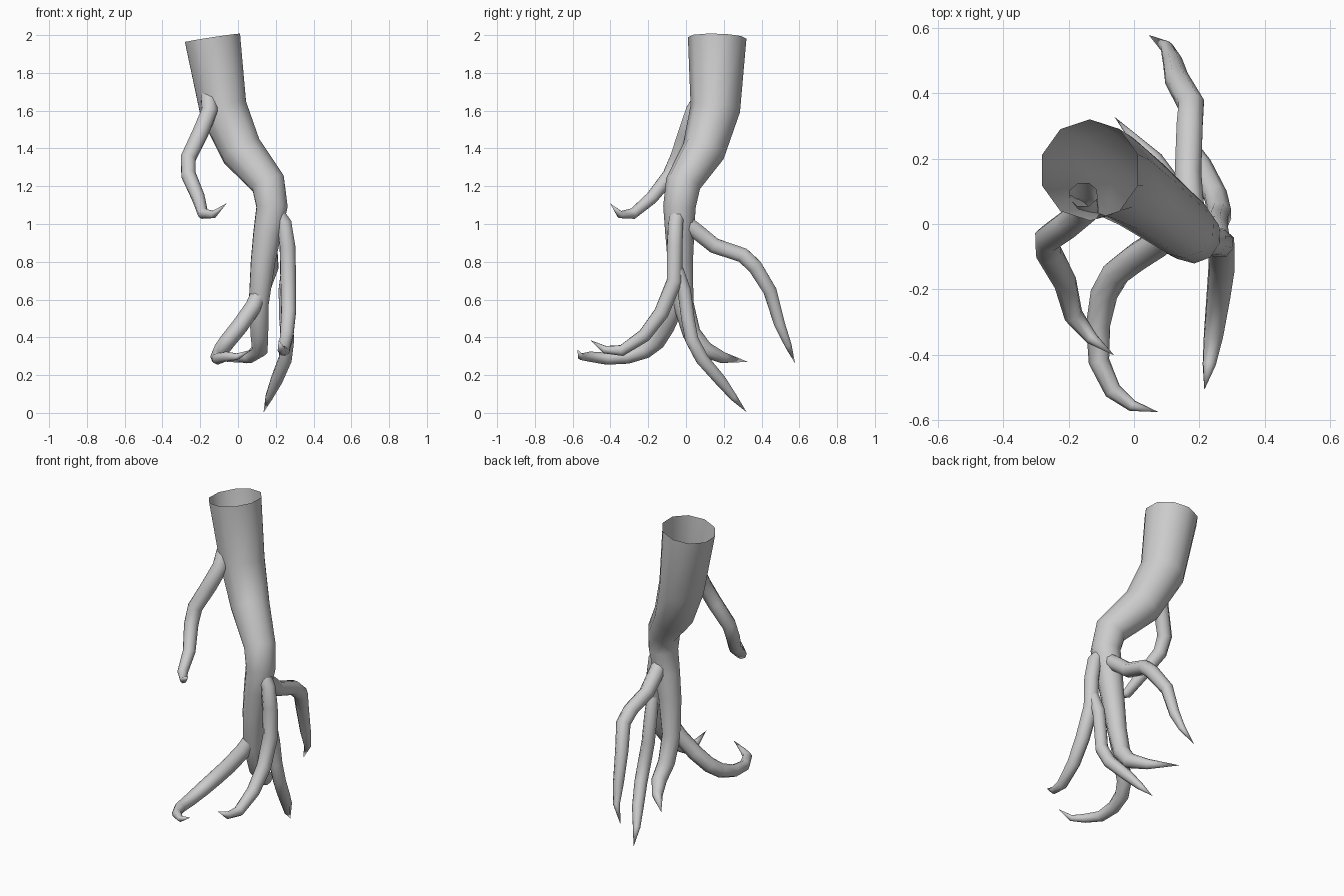
import bpy, bmesh, math
from mathutils import Vector


def tube(name, path, sides):
    """Tapering open tube along (x, y, z, radius) points; the last point is the tip."""
    pts = [Vector(p[:3]) for p in path]
    bm = bmesh.new()
    rings = []
    u = Vector((1, 0, 0))
    for i, p in enumerate(pts[:-1]):
        # bisecting tangent, carried frame to avoid twisting
        t = (pts[i + 1] - p).normalized()
        if i:
            t = (t + (p - pts[i - 1]).normalized()).normalized()
        u = (u - t * u.dot(t)).normalized()
        v = t.cross(u)
        ring = []
        for k in range(sides):
            a = 2 * math.pi * (k + 0.5) / sides
            ring.append(bm.verts.new(p + (u * math.cos(a) + v * math.sin(a)) * path[i][3]))
        rings.append(ring)
    for a, b in zip(rings, rings[1:]):
        for k in range(sides):
            n = (k + 1) % sides
            bm.faces.new((a[k], a[n], b[n], b[k]))
    tip = bm.verts.new(pts[-1])
    for k in range(sides):
        bm.faces.new((rings[-1][k], rings[-1][(k + 1) % sides], tip))
    mesh = bpy.data.meshes.new(name)
    bm.to_mesh(mesh)
    bm.free()
    for f in mesh.polygons:
        f.use_smooth = True
    ob = bpy.data.objects.new(name, mesh)
    bpy.context.collection.objects.link(ob)
    return ob


# Main root, open at the top, bending to a pointed foot
tube("main_root", [
    (-.135, .165, 1.985, .155), (-.078, .155, 1.61, .132), (.02, .092, 1.385, .115),
    (.16, -.015, 1.215, .094), (.18, -.035, 1.09, .086), (.155, -.033, .95, .077),
    (.132, -.03, .8, .067), (.11, -.015, .58, .055), (.113, .03, .42, .049),
    (.115, .10, .335, .044), (.06, .195, .292, .03), (-.06, .328, .27, 0)], 10)

# Upper side root hanging off the front left
tube("upper_side_root", [
    (-.155, .09, 1.68, .045), (-.15, .04, 1.60, .045), (-.2, .0, 1.48, .045),
    (-.263, -.045, 1.35, .043), (-.262, -.085, 1.26, .041), (-.21, -.18, 1.14, .036),
    (-.185, -.28, 1.055, .03), (-.13, -.35, 1.05, .02), (-.06, -.402, 1.11, 0)], 8)

# Right root, reaching forward
tube("right_root", [
    (.205, -.045, 1.06, .04), (.245, -.055, 1.0, .042), (.262, -.06, .88, .044),
    (.266, -.06, .7, .044), (.268, -.13, .53, .042), (.258, -.22, .41, .038),
    (.243, -.34, .33, .031), (.23, -.43, .335, .021), (.215, -.507, .385, 0)], 8)

# Back root arching outward
tube("back_root", [
    (.18, -.02, 1.02, .045), (.17, .07, .95, .045), (.165, .15, .885, .044),
    (.17, .30, .835, .043), (.175, .365, .775, .042), (.13, .445, .645, .038),
    (.118, .495, .47, .031), (.10, .54, .36, .02), (.045, .578, .26, 0)], 8)

# Lower front root with a curled end
tube("front_root", [
    (.125, -.015, .66, .042), (.08, -.055, .56, .045), (.01, -.10, .46, .045),
    (-.055, -.15, .38, .044), (-.092, -.215, .33, .042), (-.11, -.31, .297, .037),
    (-.107, -.42, .287, .032), (-.065, -.51, .298, .027), (-.005, -.556, .298, .018),
    (.075, -.575, .335, 0)], 8)

# Lowest root, splitting off the right root down to the ground
tube("lowest_root", [
    (.26, -.045, .76, .034), (.25, -.01, .65, .038), (.253, .01, .5, .038),
    (.262, .03, .39, .038), (.25, .085, .285, .037), (.205, .18, .175, .033),
    (.165, .25, .085, .021), (.135, .322, .002, 0)], 8)
